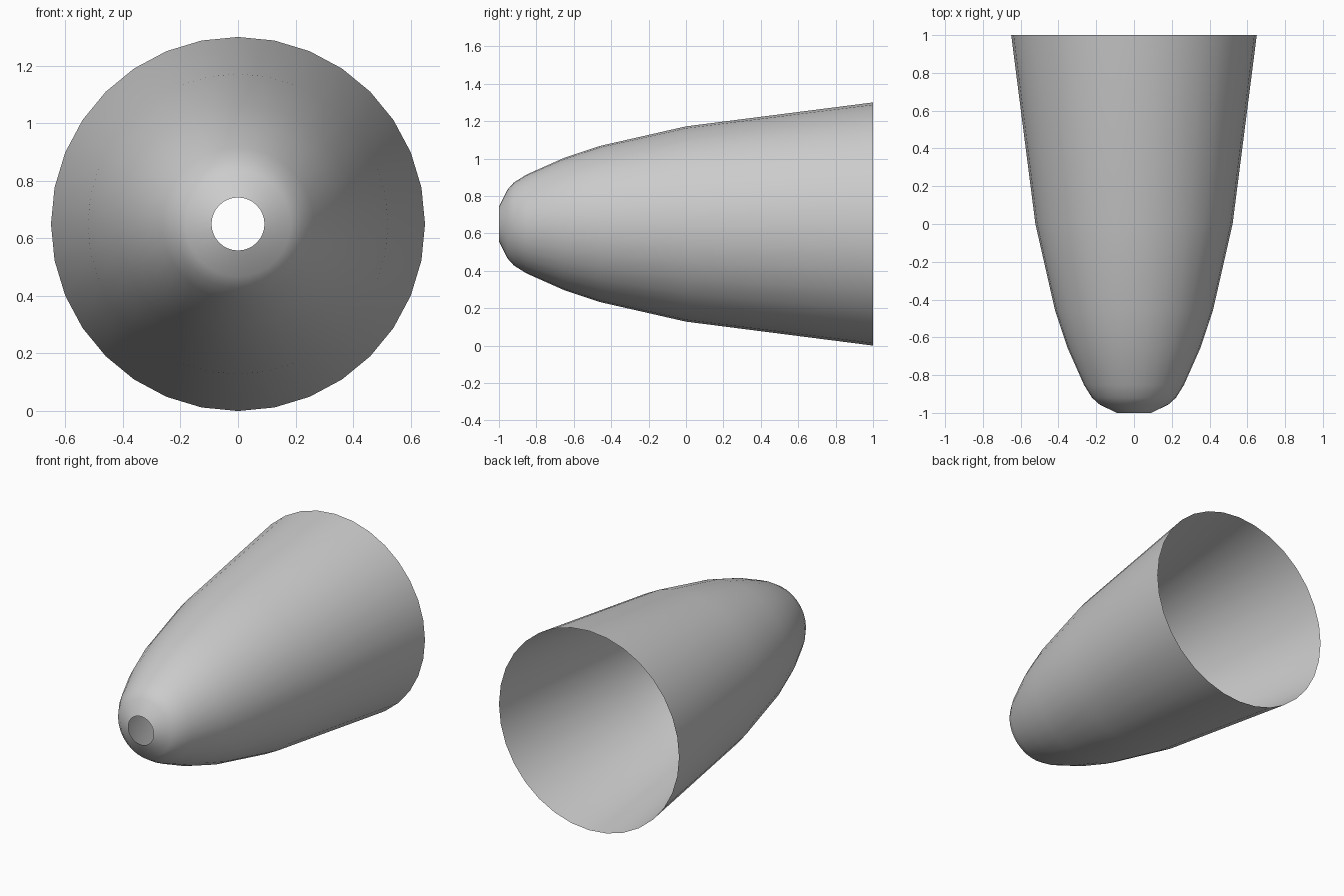
import bpy, bmesh, math

if "Cube" in bpy.data.objects:
    bpy.data.objects.remove(bpy.data.objects["Cube"])

SIDES = 32
CENTRE_Z = 0.65
# Profile of the shell: (y, radius), from the small nose opening to the wide rim
PROFILE = [(-1.0, 0.092), (-0.955, 0.183), (-0.92, 0.222), (-0.853, 0.264),
           (-0.655, 0.352), (-0.457, 0.418), (0.0, 0.522), (1.0, 0.65)]

# Open, single-walled nose cone shell: stacked rings bridged with quads
bm = bmesh.new()
rings = []
for y, r in PROFILE:
    ring = []
    for i in range(SIDES):
        a = 2 * math.pi * i / SIDES
        ring.append(bm.verts.new((r * math.cos(a), y, CENTRE_Z + r * math.sin(a))))
    rings.append(ring)
for lo, hi in zip(rings, rings[1:]):
    for i in range(SIDES):
        j = (i + 1) % SIDES
        bm.faces.new((lo[i], lo[j], hi[j], hi[i])).smooth = True
bm.normal_update()

mesh = bpy.data.meshes.new("cone_shell")
bm.to_mesh(mesh)
bm.free()
shell = bpy.data.objects.new("cone_shell", mesh)
bpy.context.collection.objects.link(shell)
